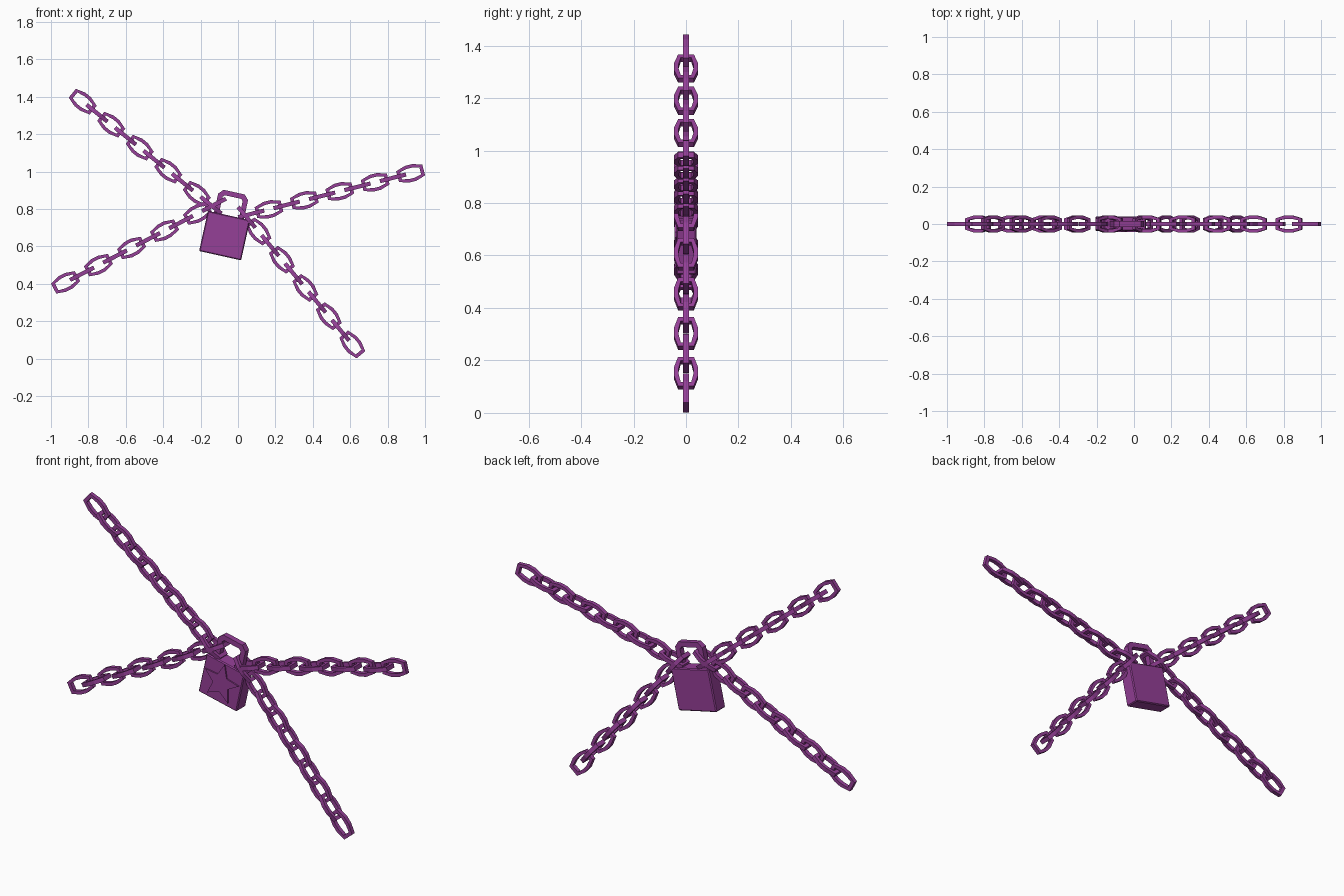
import bpy, math
from mathutils import Matrix, Vector

if "Cube" in bpy.data.objects:
    bpy.data.objects.remove(bpy.data.objects["Cube"])

purple = bpy.data.materials.new("purple metal")
purple.diffuse_color = (0.30, 0.05, 0.31, 1)
purple.use_nodes = True
purple.node_tree.nodes["Principled BSDF"].inputs["Base Color"].default_value = purple.diffuse_color


def make(name, verts, faces, matrix):
    me = bpy.data.meshes.new(name)
    me.from_pydata([matrix @ Vector(v) for v in verts], [], faces)
    me.materials.append(purple)
    ob = bpy.data.objects.new(name, me)
    bpy.context.collection.objects.link(ob)
    return ob


def prism(name, outline, y0, y1, matrix):
    """Solid from a counter-clockwise x-z outline, between two depths."""
    n = len(outline)
    verts = [(x, y0, z) for x, z in outline] + [(x, y1, z) for x, z in outline]
    faces = [tuple(range(n)), tuple(range(2 * n - 1, n - 1, -1))]
    faces += [(i, i + n, (i + 1) % n + n, (i + 1) % n) for i in range(n)]
    return make(name, verts, faces, matrix)


def octagon(end, end_w, side, side_w):
    q = [(end, end_w), (side, side_w), (-side, side_w), (-end, end_w)]
    return q + [(-x, -z) for x, z in q]


def link(name, matrix, depth=0.011):
    """Flat-sided chain link lying in the x-z plane."""
    outer = octagon(0.072, 0.030, 0.020, 0.046)
    inner = octagon(0.053, 0.020, 0.015, 0.028)
    n = 8
    verts = [(x, y, z) for ring, y in ((outer, -depth), (outer, depth),
                                       (inner, depth), (inner, -depth))
             for x, z in ring]
    faces = []
    for r in range(4):
        for i in range(n):
            j, s = (i + 1) % n, (r + 1) % 4
            faces.append((r * n + i, s * n + i, s * n + j, r * n + j))
    return make(name, verts, faces, matrix)


# Four chains: outer end (x, z) and step towards the lock (x, z)
chains = {
    "upper_left": ((-0.830, 1.374), (0.0762, -0.0615)),
    "right": ((0.923, 0.991), (-0.0947, -0.0241)),
    "lower_left": ((-0.922, 0.408), (0.0882, 0.0460)),
    "lower_right": ((0.611, 0.076), (-0.0627, 0.0755)),
}
for name, ((x, z), (dx, dz)) in chains.items():
    turn = Matrix.Rotation(-math.atan2(dz, dx), 4, 'Y')
    for i in range(10):
        # every second link is turned a quarter about the chain
        roll = Matrix.Rotation(math.pi / 2 * (i % 2), 4, 'X')
        place = Matrix.Translation((x + dx * i, 0, z + dz * i))
        link(f"{name}_chain_link_{i + 1}", place @ turn @ roll)

# Padlock, tilted clockwise seen from the front
lock = Matrix.Translation((-0.072, 0, 0.658)) @ Matrix.Rotation(math.radians(12.5), 4, 'Y')
w, h = 0.115, 0.110
body = prism("lock_body", [(-w, -h), (w, -h), (w, h), (-w, h)], -0.037, 0.040, lock)
bevel = body.modifiers.new("edge", 'BEVEL')
bevel.width, bevel.segments = 0.005, 1

# Shackle: a chamfered arch
arch = [(-0.082, 0.10), (-0.082, 0.212), (-0.058, 0.238),
        (0.058, 0.238), (0.082, 0.212), (0.082, 0.10)]
hole = [(0.055, 0.10), (0.055, 0.200), (0.045, 0.211),
        (-0.045, 0.211), (-0.055, 0.200), (-0.055, 0.10)]
prism("shackle", (arch + hole)[::-1], -0.015, 0.015, lock)

# Raised star on the front
star = []
for k in range(10):
    r = 0.047 if k % 2 else 0.106
    a = math.pi / 2 + k * math.pi / 5
    star.append((r * math.cos(a), r * math.sin(a)))
prism("star_plate", star, -0.044, -0.036, lock)
